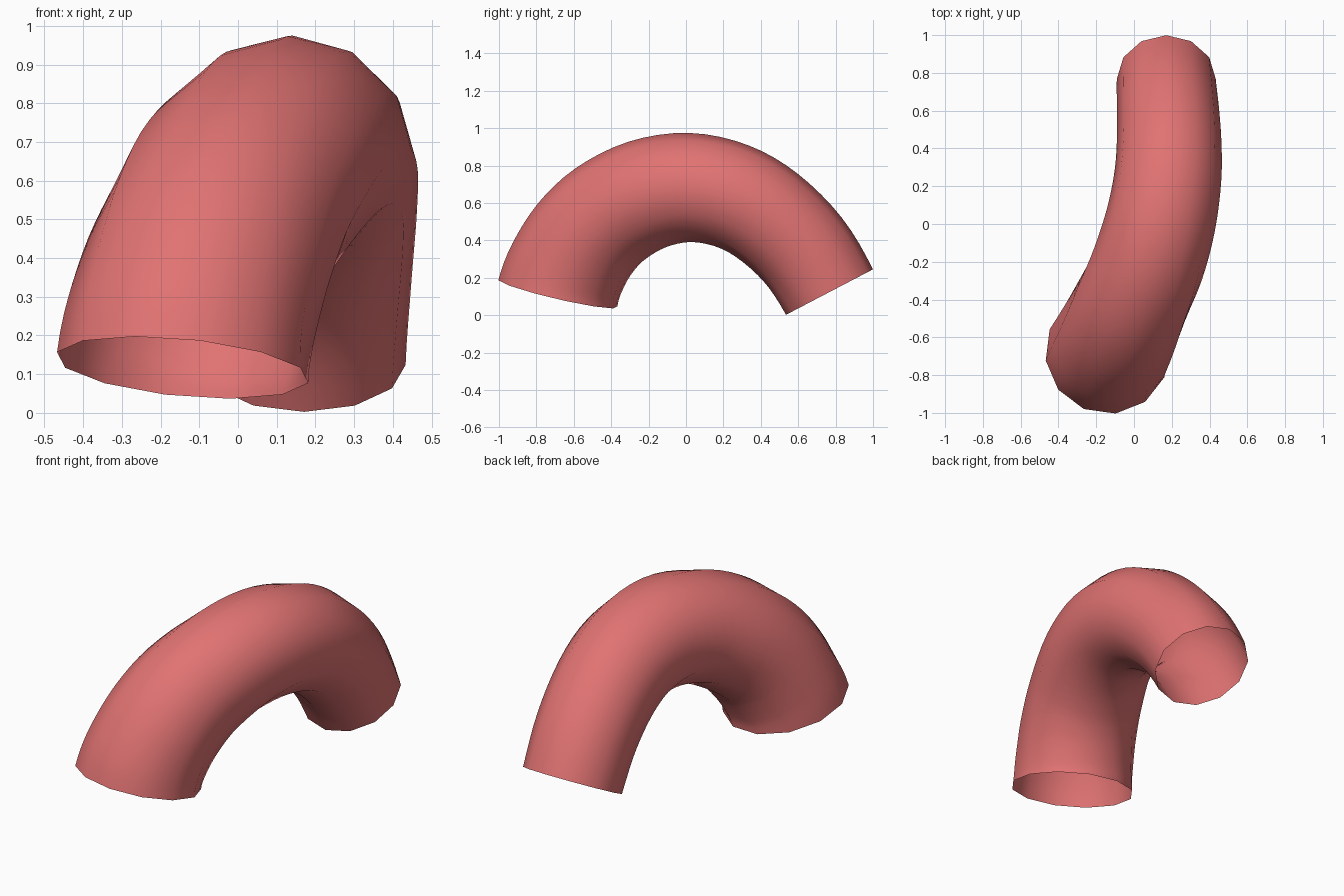
import bpy, bmesh, math
from mathutils import Vector

if "Cube" in bpy.data.objects:
    bpy.data.objects.remove(bpy.data.objects["Cube"])

SIDES, STEPS = 12, 4
R_START, R_END = 0.329, 0.262

# Centre line of the bent pipe
path = [Vector(p) for p in [
    (-0.143, -0.685, 0.117), (-0.118, -0.638, 0.25), (-0.070, -0.545, 0.405),
    (-0.008, -0.408, 0.54), (0.075, -0.21, 0.645), (0.141, 0.015, 0.683),
    (0.178, 0.24, 0.64), (0.186, 0.435, 0.532), (0.179, 0.625, 0.35),
    (0.171, 0.767, 0.124)]]
start_dir = Vector((0.096, 0.233, 1)).normalized()
end_dir = Vector((0, 0.463, -0.886))


def slopes():
    out = [(b - a) / 2 for a, b in zip(path, path[2:])]
    return ([start_dir * (path[1] - path[0]).length] + out
            + [end_dir * (path[-1] - path[-2]).length])


def sample(i, t, m):
    """Hermite position and direction on span i."""
    a, b = path[i], path[i + 1]
    pos = (a * (2*t**3 - 3*t**2 + 1) + m[i] * (t**3 - 2*t**2 + t)
           + b * (3*t**2 - 2*t**3) + m[i + 1] * (t**3 - t**2))
    tan = (a * (6*t*t - 6*t) + m[i] * (3*t*t - 4*t + 1)
           + b * (6*t - 6*t*t) + m[i + 1] * (3*t*t - 2*t))
    return pos, tan.normalized()


# Sweep a twelve-sided ring along the centre line, ends left open
m = slopes()
spans = len(path) - 1
bm = bmesh.new()
rings = []
for k in range(spans * STEPS + 1):
    i = min(k // STEPS, spans - 1)
    f = k / (spans * STEPS)
    pos, tan = sample(i, k / STEPS - i, m)
    up = Vector((1, 0, 0)).cross(tan).normalized()
    side = tan.cross(up)
    r = R_START + (R_END - R_START) * f
    roll = math.radians(8) * max(0, 1 - 2 * f)
    ring = []
    for s in range(SIDES):
        a = 2 * math.pi * s / SIDES + roll
        ring.append(bm.verts.new(pos + r * (math.cos(a) * up + math.sin(a) * side)))
    rings.append(ring)
for a, b in zip(rings, rings[1:]):
    for s in range(SIDES):
        n = (s + 1) % SIDES
        bm.faces.new((a[s], a[n], b[n], b[s])).smooth = True
bmesh.ops.recalc_face_normals(bm, faces=bm.faces)

mesh = bpy.data.meshes.new("bent_pipe")
bm.to_mesh(mesh)
bm.free()
pipe = bpy.data.objects.new("bent_pipe", mesh)
bpy.context.collection.objects.link(pipe)

mat = bpy.data.materials.new("red")
mat.diffuse_color = (0.75, 0.17, 0.17, 1)
mat.use_nodes = True
mat.node_tree.nodes["Principled BSDF"].inputs["Base Color"].default_value = mat.diffuse_color
mesh.materials.append(mat)
